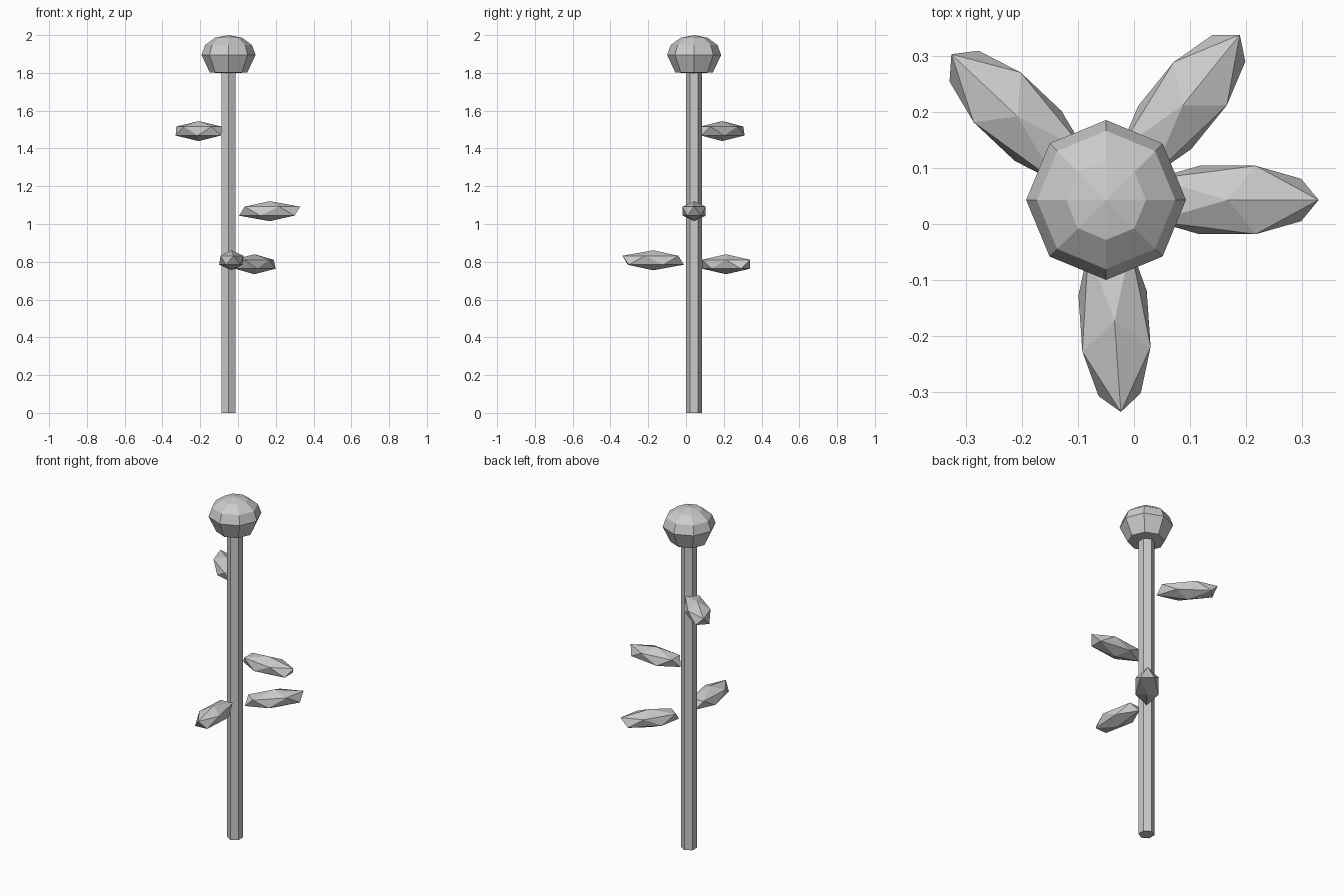
import bpy, bmesh, math

if "Cube" in bpy.data.objects:
    bpy.data.objects.remove(bpy.data.objects["Cube"])

CX, CY = -0.05, 0.043  # stem axis


def make_object(name, bm):
    bmesh.ops.recalc_face_normals(bm, faces=bm.faces)
    mesh = bpy.data.meshes.new(name)
    bm.to_mesh(mesh)
    bm.free()
    obj = bpy.data.objects.new(name, mesh)
    bpy.context.collection.objects.link(obj)
    return obj


def lathe(name, profile, sides, start):
    """Faceted solid of revolution; radius 0 makes a pole."""
    bm = bmesh.new()
    rings = []
    for r, z in profile:
        n = sides if r else 1
        rings.append([bm.verts.new((r * math.cos(start + math.tau * i / sides),
                                    r * math.sin(start + math.tau * i / sides), z))
                      for i in range(n)])
    for a, b in zip(rings, rings[1:]):
        for i in range(sides):
            j = (i + 1) % sides
            corners = [a[i % len(a)], a[j % len(a)], b[j % len(b)], b[i % len(b)]]
            bm.faces.new(list(dict.fromkeys(corners)))
    obj = make_object(name, bm)
    obj.location = (CX, CY, 0)
    return obj


# Six-sided stem
lathe("stem", [(0, 0), (0.043, 0), (0.043, 1.82), (0, 1.82)], 6, math.pi / 2)

# Eight-sided flower head: squashed dome, flatter tapered underside
mid, radius, height = 1.895, 0.143, 0.105
dome = [(radius * math.cos(math.radians(a)), mid + height * math.sin(math.radians(a)))
        for a in (0, 30, 60)]
lathe("flower_head", [(0, 1.795), (0.1, 1.803)] + dome + [(0, mid + height)], 8, 0)

# Leaves: stretched icosahedra pointing away from the stem
leaves = [("leaf_right", 0, 1.068), ("leaf_back_right", 51, 0.787),
          ("leaf_back_left", 136.7, 1.492), ("leaf_front", -86, 0.808)]
for name, degrees, z in leaves:
    bm = bmesh.new()
    bmesh.ops.create_icosphere(bm, subdivisions=1, radius=1)
    leaf = make_object(name, bm)
    angle = math.radians(degrees)
    leaf.scale = (0.182, 0.072, 0.053)
    leaf.rotation_euler.z = angle
    leaf.location = (CX + 0.2175 * math.cos(angle), CY + 0.2175 * math.sin(angle), z)
